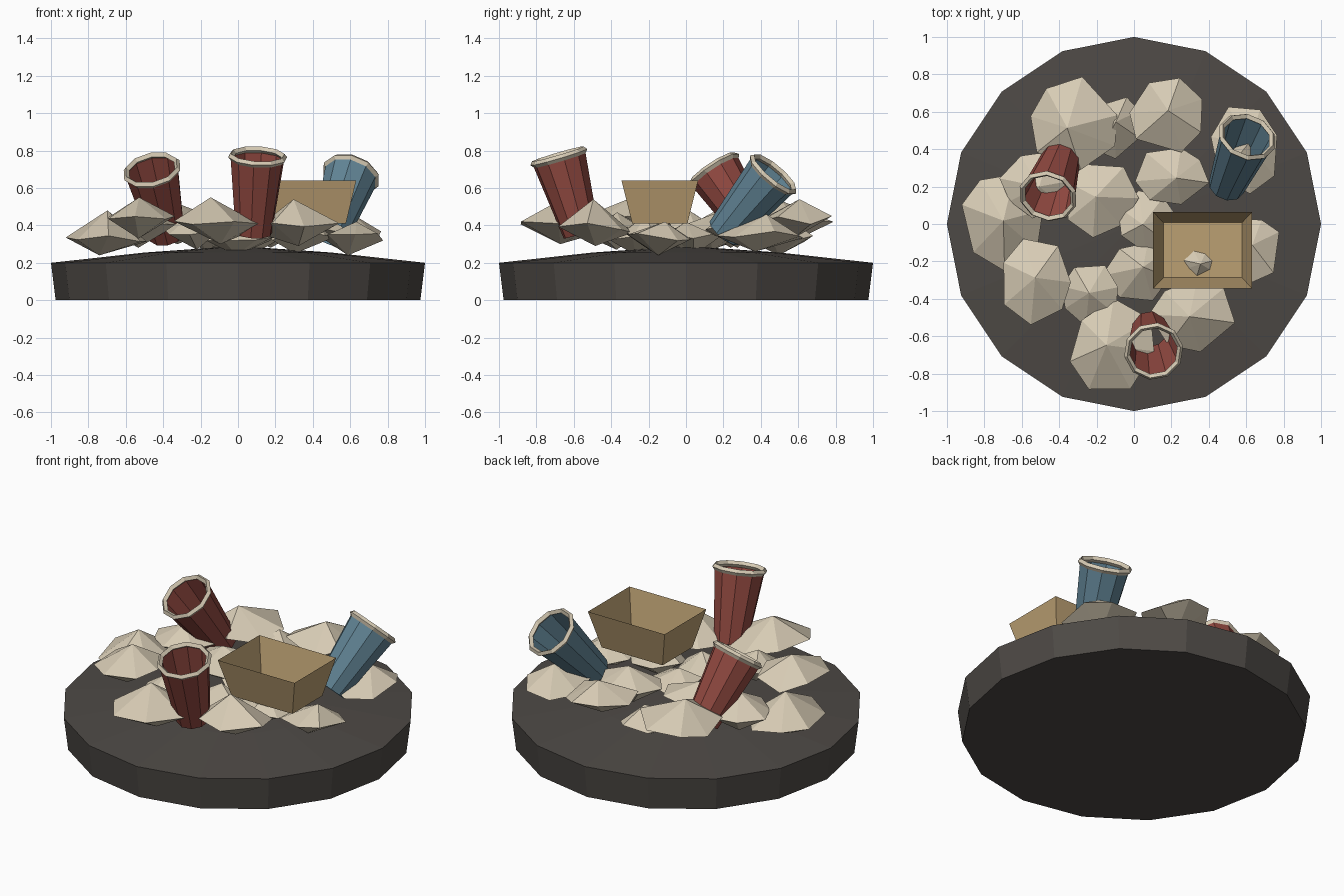
import bpy, bmesh, math, random
from mathutils import Vector

if "Cube" in bpy.data.objects:
    bpy.data.objects.remove(bpy.data.objects["Cube"])

random.seed(7)


def material(name, rgb):
    m = bpy.data.materials.new(name)
    m.diffuse_color = (*rgb, 1)
    m.use_nodes = True
    m.node_tree.nodes["Principled BSDF"].inputs["Base Color"].default_value = m.diffuse_color
    return m


CHARCOAL = material("charcoal", (0.075, 0.067, 0.06))
CREAM = material("cream", (0.68, 0.60, 0.46))
RED = material("brick red", (0.30, 0.07, 0.055))
BLUE = material("dusty blue", (0.12, 0.23, 0.30))
TAN = material("cardboard tan", (0.50, 0.35, 0.17))


def make(name, bm, mat):
    bmesh.ops.recalc_face_normals(bm, faces=bm.faces)
    me = bpy.data.meshes.new(name)
    bm.to_mesh(me)
    bm.free()
    me.materials.append(mat)
    ob = bpy.data.objects.new(name, me)
    bpy.context.collection.objects.link(ob)
    return ob


def lathe(profile, n, closed=False):
    """Revolve (radius, z) points about z; radius 0 becomes a pole."""
    bm = bmesh.new()
    rings = []
    for r, z in profile:
        if r == 0:
            rings.append([bm.verts.new((0, 0, z))] * n)
        else:
            rings.append([bm.verts.new((r * math.cos(math.tau * i / n),
                                        r * math.sin(math.tau * i / n), z)) for i in range(n)])
    pairs = list(zip(rings, rings[1:]))
    if closed:
        pairs.append((rings[-1], rings[0]))
    for a, b in pairs:
        for i in range(n):
            j = (i + 1) % n
            loop = list(dict.fromkeys((a[i], a[j], b[j], b[i])))
            bm.faces.new(loop)
    return bm


# Round ground slab with a low domed top
make("ground_slab", lathe([(0, 0), (0.975, 0), (1, 0.2), (0.5, 0.255), (0, 0.29)], 16), CHARCOAL)


# Crumpled paper lumps: jittered double cones
def lump(name, x, y, rx, ry, z, h):
    n = 7
    bm = bmesh.new()
    turn = random.uniform(0, 1)
    ring = []
    for i in range(n):
        a = math.tau * (i + turn + random.uniform(-0.2, 0.2)) / n
        k = random.uniform(0.9, 1.1)
        ring.append(bm.verts.new((x + rx * k * math.cos(a), y + ry * k * math.sin(a),
                                  z + random.uniform(-0.03, 0.03))))
    jx, jy = random.uniform(-0.03, 0.03), random.uniform(-0.03, 0.03)
    top = bm.verts.new((x + jx, y + jy, z + h))
    low = bm.verts.new((x - jx, y - jy, z - 0.1))
    for i in range(n):
        a, b = ring[i], ring[(i + 1) % n]
        bm.faces.new((a, b, top))
        bm.faces.new((b, a, low))
    make(name, bm, CREAM)


LUMPS = [  # x, y, radius x, radius y, rim height, peak
    (-0.72, 0.03, 0.23, 0.26, 0.34, 0.14),
    (-0.53, -0.31, 0.20, 0.24, 0.43, 0.12),
    (-0.12, -0.66, 0.23, 0.25, 0.40, 0.15),
    (0.31, -0.49, 0.22, 0.20, 0.39, 0.15),
    (0.61, -0.13, 0.17, 0.18, 0.34, 0.08),
    (0.59, 0.40, 0.20, 0.26, 0.36, 0.10),
    (0.18, 0.59, 0.22, 0.21, 0.43, 0.11),
    (-0.34, 0.53, 0.24, 0.25, 0.40, 0.13),
    (-0.52, 0.22, 0.19, 0.18, 0.38, 0.12),
    (-0.19, 0.14, 0.20, 0.20, 0.36, 0.10),
    (-0.23, -0.37, 0.16, 0.17, 0.37, 0.10),
    (0.20, 0.26, 0.20, 0.16, 0.38, 0.10),
    (0.02, -0.25, 0.18, 0.16, 0.34, 0.10),
    (0.06, 0.02, 0.17, 0.16, 0.34, 0.08),
    (-0.10, 0.52, 0.14, 0.16, 0.34, 0.10),
    (0.33, -0.19, 0.18, 0.16, 0.35, 0.11),
]
for i, row in enumerate(LUMPS):
    lump(f"paper_lump_{i + 1}", *row)


# Leaning tapered cups with a rolled rim
def cup(name, rim, axis, mat):
    L = 0.425
    axis = Vector(axis).normalized()
    rot = axis.to_track_quat('Z', 'Y')
    body = make(name + "_body", lathe([(0.098, 0), (0.147, L)], 10), mat)
    lip = make(name + "_rim", lathe([(0.16, L), (0.145, L + 0.018),
                                     (0.128, L), (0.145, L - 0.018)], 10, True), CREAM)
    for ob in (body, lip):
        ob.rotation_mode = 'QUATERNION'
        ob.rotation_quaternion = rot
        ob.location = Vector(rim) - axis * L


cup("left_red_cup", (-0.46, 0.15, 0.695), (-0.19, -0.54, 0.82), RED)
cup("front_red_cup", (0.105, -0.68, 0.765), (0.05, -0.28, 0.957), RED)
cup("blue_cup", (0.605, 0.465, 0.672), (0.26, 0.62, 0.74), BLUE)

# Open flared carton
bm = bmesh.new()
cx, cy = 0.367, -0.14
rows = []
for hx, hy, z in ((0.21, 0.147, 0.41), (0.265, 0.205, 0.64)):
    rows.append([bm.verts.new((cx + sx * hx, cy + sy * hy, z))
                 for sx, sy in ((-1, -1), (1, -1), (1, 1), (-1, 1))])
bm.faces.new(rows[0])
for i in range(4):
    j = (i + 1) % 4
    bm.faces.new((rows[0][i], rows[0][j], rows[1][j], rows[1][i]))
make("open_carton", bm, TAN)
